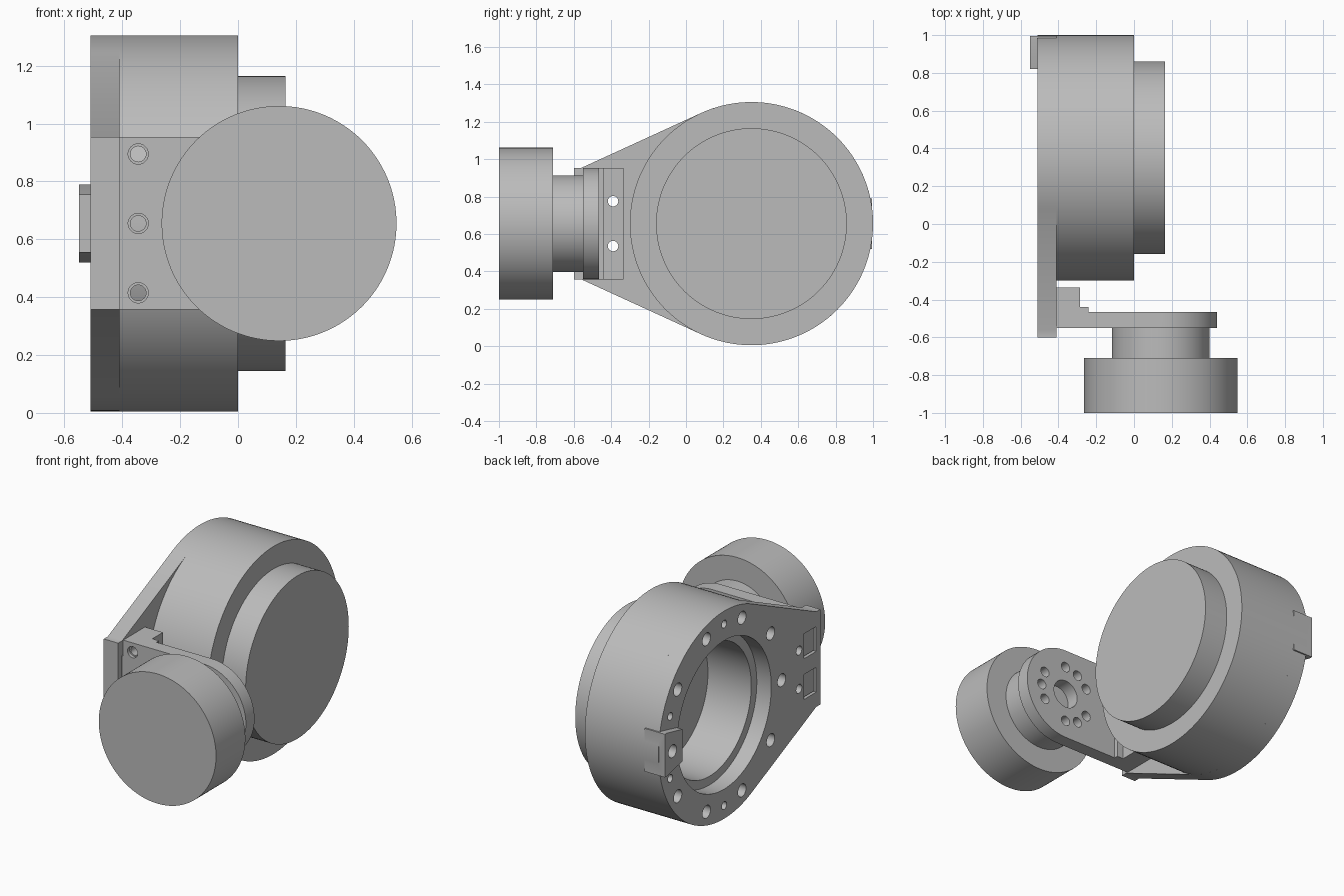
import bpy, bmesh, math
from mathutils import Matrix, Vector

cube = bpy.data.objects.get("Cube")
if cube:
    bpy.data.objects.remove(cube, do_unlink=True)

grey = bpy.data.materials.new("machined grey")
grey.use_nodes = True
grey.diffuse_color = (0.5, 0.5, 0.5, 1)
grey.node_tree.nodes["Principled BSDF"].inputs["Base Color"].default_value = (0.5, 0.5, 0.5, 1)

MID = 0.655          # height of both motor axes
HUB_Y = 0.35         # large motor axis
ARM_X = 0.142        # small motor axis


def make(name, bm):
    bmesh.ops.recalc_face_normals(bm, faces=bm.faces[:])
    mesh = bpy.data.meshes.new(name)
    bm.to_mesh(mesh)
    bm.free()
    mesh.materials.append(grey)
    obj = bpy.data.objects.new(name, mesh)
    bpy.context.collection.objects.link(obj)
    return obj


def prism(name, points, shift):
    """Extrude a closed outline of 3D points along shift."""
    bm = bmesh.new()
    face = bm.faces.new([bm.verts.new(p) for p in points])
    ext = bmesh.ops.extrude_face_region(bm, geom=[face])["geom"]
    bmesh.ops.translate(bm, vec=shift, verts=[g for g in ext if isinstance(g, bmesh.types.BMVert)])
    if not any(f is face for f in bm.faces if len(f.link_faces if hasattr(f, "link_faces") else []) < 0):
        # close the starting side when extrusion has consumed it
        rim = [e for e in bm.edges if e.is_boundary]
        if rim:
            bmesh.ops.holes_fill(bm, edges=rim)
    return make(name, bm)


def cylinder(name, axis, start, end, a, z, radius, sides=96):
    """Cylinder along x (a is y) or along y (a is x)."""
    mid = (start + end) / 2
    if axis == "x":
        place, turn = Vector((mid, a, z)), Matrix.Rotation(math.pi / 2, 4, "Y")
    else:
        place, turn = Vector((a, mid, z)), Matrix.Rotation(math.pi / 2, 4, "X")
    bm = bmesh.new()
    bmesh.ops.create_cone(bm, cap_ends=True, segments=sides, radius1=radius, radius2=radius,
                          depth=end - start, matrix=Matrix.Translation(place) @ turn)
    return make(name, bm)


def box(name, low, high):
    low, high = Vector(low), Vector(high)
    bm = bmesh.new()
    bmesh.ops.create_cube(bm, size=1, matrix=Matrix.Translation((low + high) / 2)
                          @ Matrix.Diagonal((*(high - low), 1)))
    return make(name, bm)


def combine(obj, tool, operation="DIFFERENCE"):
    mod = obj.modifiers.new("shape", "BOOLEAN")
    mod.operation, mod.solver, mod.object = operation, "EXACT", tool
    bpy.context.view_layer.objects.active = obj
    bpy.ops.object.modifier_apply(modifier=mod.name)
    bpy.data.objects.remove(tool, do_unlink=True)


def hole(obj, axis, start, end, a, z, radius, sides=24):
    combine(obj, cylinder("cutter", axis, start, end, a, z, radius, sides))


# Large motor with an open bore towards the plate
motor = cylinder("large_motor_body", "x", -0.41, 0, HUB_Y, MID, 0.65, 128)
hole(motor, "x", -0.5, -0.11, HUB_Y, MID, 0.41, 96)
cap = cylinder("large_motor_cap", "x", 0, 0.165, HUB_Y, MID, 0.51, 128)

# Teardrop side plate: arc between the two tangent points, then a squared tip
arc = [math.radians(114.5 - 229 * i / 88) for i in range(89)]
outline = [(-0.51, HUB_Y + 0.65 * math.cos(t), MID + 0.65 * math.sin(t)) for t in arc]
outline += [(-0.51, y, MID + s) for y, s in ((-0.56, -0.298), (-0.6, -0.298), (-0.6, 0.298), (-0.56, 0.298))]
plate = prism("side_plate", outline, (0.1, 0, 0))

# Wedge lug at the back of the plate
lug = prism("cable_lug", [(-0.55, y, MID + s) for y, s in
            ((0.82, -0.1), (0.975, -0.135), (0.995, -0.135), (0.995, 0.135), (0.975, 0.135), (0.82, 0.1))],
            (0.14, 0, 0))
combine(plate, lug, "UNION")

# Plate bore, bolt circle and small pin holes
hole(plate, "x", -0.7, -0.3, HUB_Y, MID, 0.465, 96)
bolts = [(36 * i, 0.04) for i in range(10)] + [(a, 0.024) for a in (90, -90, 20, -20)]
for angle, radius in bolts:
    t = math.radians(angle)
    hole(plate, "x", -0.7, -0.3, HUB_Y + 0.568 * math.cos(t), MID + 0.568 * math.sin(t), radius)

# Bracket: stepped foot and arm with a rounded end
foot = [(-0.41, -0.55), (ARM_X, -0.55), (ARM_X, -0.465), (-0.24, -0.465),
        (-0.24, -0.44), (-0.285, -0.44), (-0.285, -0.335), (-0.41, -0.335)]
bracket = prism("motor_bracket", [(x, y, MID - 0.298) for x, y in foot], (0, 0, 0.596))
combine(bracket, cylinder("arm_end", "y", -0.55, -0.465, ARM_X, MID, 0.298), "UNION")

# Tabs of the bracket seated in slots of the plate
for side in (-1, 1):
    z = MID + side * 0.1275
    combine(plate, box("slot", (-0.6, -0.56, z - 0.078), (-0.3, -0.44, z + 0.078)))
    box("bracket_tab", (-0.5, -0.55, z - 0.07), (-0.405, -0.45, z + 0.07))
    for part in (plate, bracket):
        hole(part, "x", -0.7, -0.2, -0.39, MID + side * 0.12, 0.028)

# Counterbored screw holes through the foot
for offset in (-0.24, 0, 0.24):
    hole(bracket, "y", -0.7, -0.2, -0.345, MID + offset, 0.027)
    hole(bracket, "y", -0.7, -0.53, -0.345, MID + offset, 0.035)

# Arm centre hole and three groups of three screw holes
hole(bracket, "y", -0.7, -0.3, ARM_X, MID, 0.09, 48)
for group in (60, 180, 300):
    for step in (-30, 0, 30):
        t = math.radians(group + step)
        hole(bracket, "y", -0.7, -0.3, ARM_X - 0.185 * math.cos(t), MID + 0.185 * math.sin(t), 0.032)

# Small motor in front of the arm
cylinder("small_motor_neck", "y", -0.71, -0.55, ARM_X, MID, 0.258)
cylinder("small_motor_body", "y", -1, -0.71, ARM_X, MID, 0.406, 128)

# Smooth round walls, sharp edges kept
bpy.ops.object.select_all(action="DESELECT")
for obj in bpy.context.collection.objects:
    if obj.type == "MESH" and grey.name in obj.data.materials:
        obj.select_set(True)
        bpy.context.view_layer.objects.active = obj
bpy.ops.object.shade_smooth_by_angle(angle=math.radians(30))
